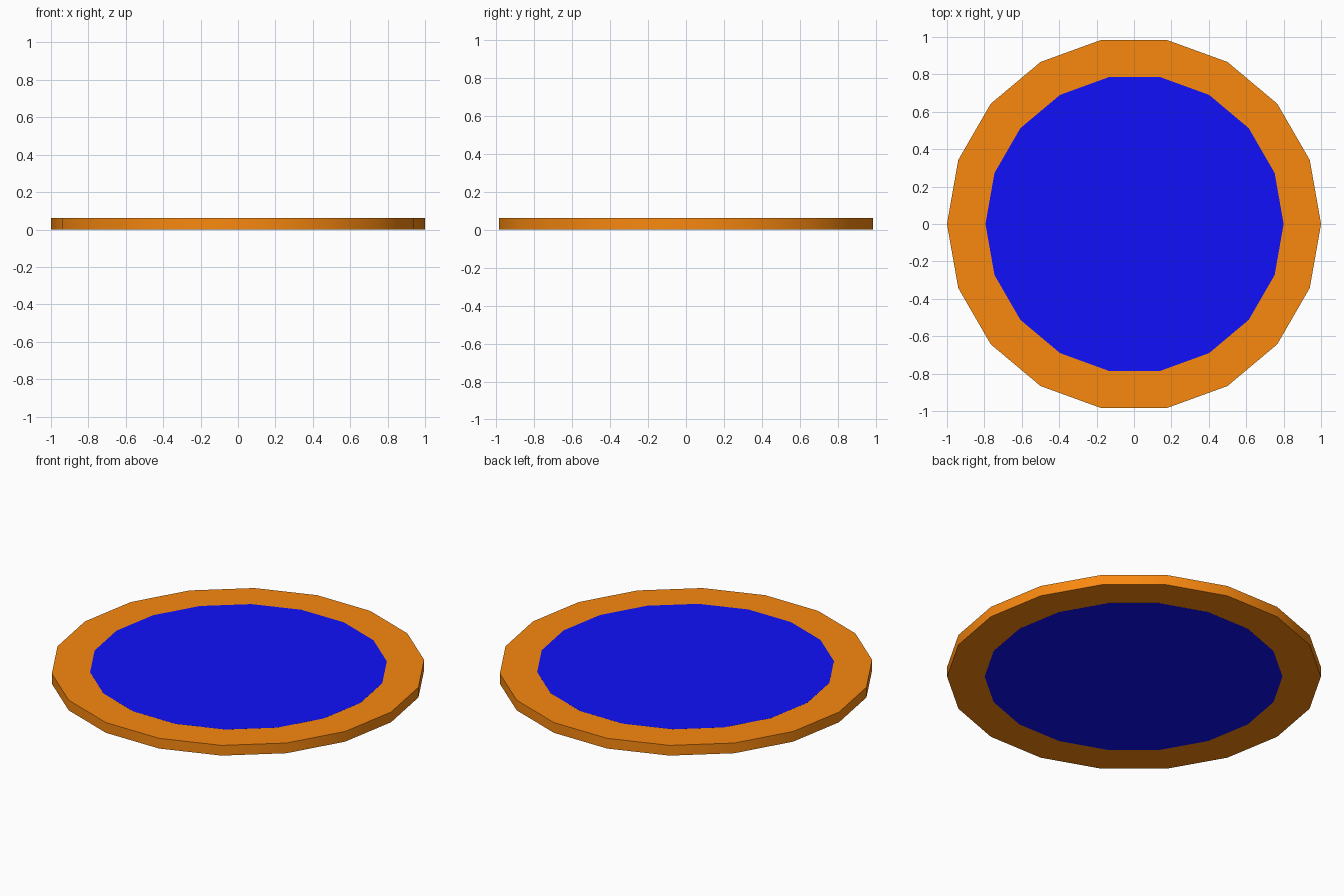
import bpy, math

if "Cube" in bpy.data.objects:
    bpy.data.objects.remove(bpy.data.objects["Cube"])

SIDES = 18


def material(name, color):
    mat = bpy.data.materials.new(name)
    mat.diffuse_color = color
    mat.use_nodes = True
    mat.node_tree.nodes["Principled BSDF"].inputs["Base Color"].default_value = mat.diffuse_color
    return mat


def disc(name, radius, z0, z1, center, mat):
    bpy.ops.mesh.primitive_cylinder_add(
        vertices=SIDES, radius=radius, depth=z1 - z0,
        location=(center[0], center[1], (z0 + z1) / 2))
    obj = bpy.context.object
    obj.name = name
    # Turn so that a corner lies on the x axis
    obj.rotation_euler.z = math.radians(90)
    bpy.ops.object.transform_apply(location=False, rotation=True, scale=False)
    bpy.ops.object.shade_smooth_by_angle(angle=math.radians(30))
    obj.data.materials.append(mat)
    return obj


orange = material("orange", (0.95, 0.25, 0.005, 1))
blue = material("blue", (0.005, 0.005, 0.95, 1))

# Orange outer body
disc("outer_disc", 1.0, 0.0003, 0.0607, (0, 0), orange)
# Blue core, showing on both faces
disc("inner_disc", 0.797, 0.0, 0.061, (0.003, 0), blue)
